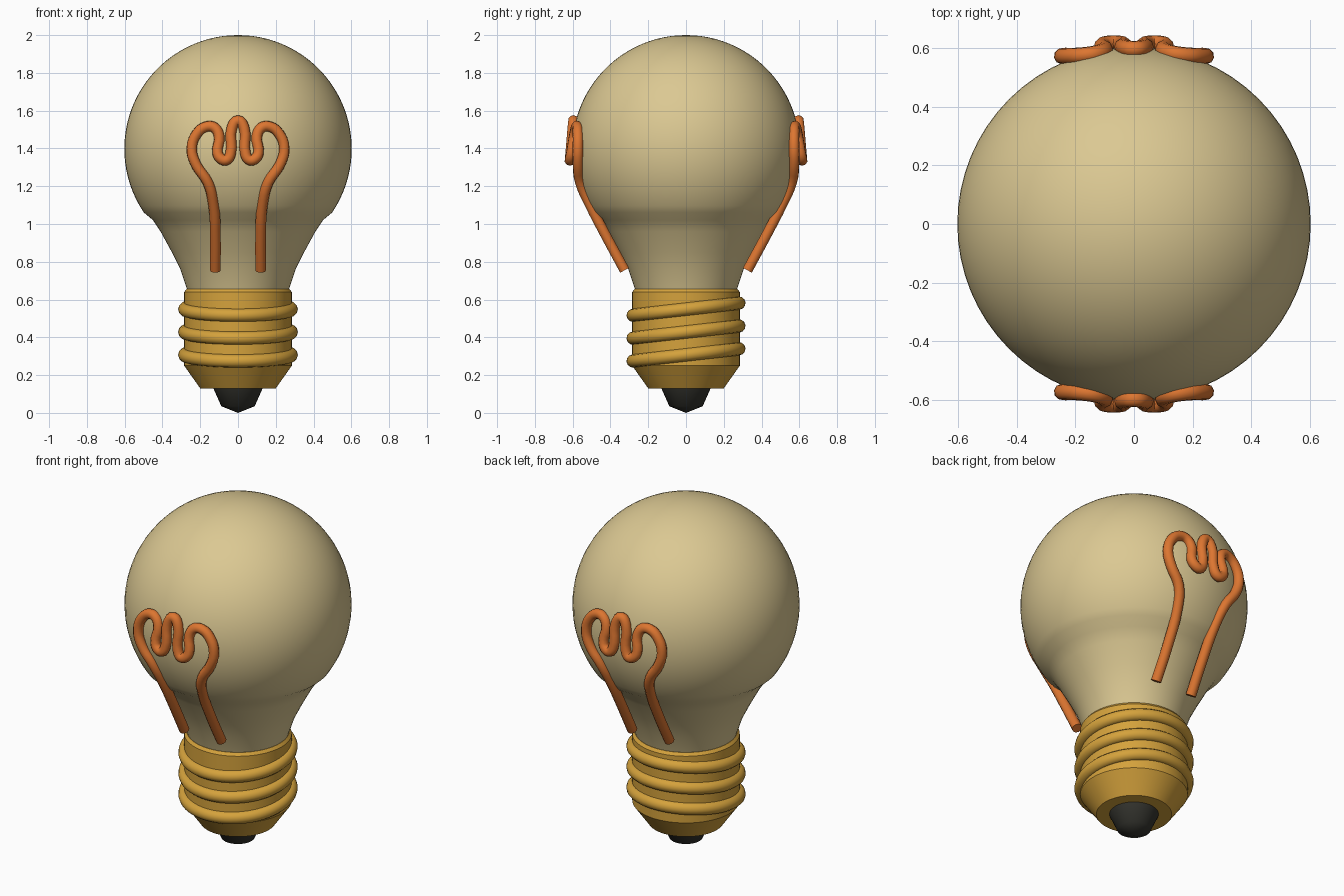
import bpy, bmesh, math
from mathutils import Matrix

cube = bpy.data.objects.get("Cube")
if cube:
    bpy.data.objects.remove(cube, do_unlink=True)


def material(name, rgb):
    m = bpy.data.materials.new(name)
    m.use_nodes = True
    m.diffuse_color = (*rgb, 1)
    m.node_tree.nodes["Principled BSDF"].inputs["Base Color"].default_value = (*rgb, 1)
    return m


glass = material("warm cream glass", (0.71, 0.58, 0.29))
brass = material("brass", (0.66, 0.36, 0.045))
copper = material("copper orange", (0.72, 0.18, 0.03))
black = material("contact black", (0.035, 0.035, 0.028))


def smooth(obj, angle):
    bpy.ops.object.select_all(action='DESELECT')
    obj.select_set(True)
    bpy.context.view_layer.objects.active = obj
    bpy.ops.object.shade_smooth_by_angle(angle=math.radians(angle))


def lathe(name, profile, mat, steps=64, angle=30):
    """Spin an (r, z) profile around the z axis."""
    bm = bmesh.new()
    verts = [bm.verts.new((r, 0, z)) for r, z in profile]
    edges = [bm.edges.new(pair) for pair in zip(verts, verts[1:])]
    bmesh.ops.spin(bm, geom=verts + edges, cent=(0, 0, 0), axis=(0, 0, 1),
                   angle=math.tau, steps=steps, use_merge=True)
    bmesh.ops.remove_doubles(bm, verts=bm.verts, dist=0.0005)
    bmesh.ops.recalc_face_normals(bm, faces=bm.faces)
    mesh = bpy.data.meshes.new(name)
    bm.to_mesh(mesh)
    bm.free()
    mesh.materials.append(mat)
    obj = bpy.data.objects.new(name, mesh)
    bpy.context.collection.objects.link(obj)
    smooth(obj, angle)
    return obj


# Glass bulb: flared neck running into a sphere
neck = [(0, 0.64), (0.265, 0.64), (0.275, 0.67), (0.305, 0.76), (0.35, 0.85), (0.41, 0.96), (0.45, 1.02)]
sphere = []
for i in range(33):
    a = math.radians(-34 + 124 * i / 32)
    sphere.append((0.602 * math.cos(a), 1.398 + 0.602 * math.sin(a)))
lathe("glass_bulb", neck + sphere, glass)

# Screw base and bottom contact
lathe("screw_base", [(0, 0.13), (0.2, 0.13), (0.285, 0.25), (0.285, 0.64),
                     (0.272, 0.656), (0, 0.656)], brass)
lathe("bottom_contact", [(0, 0), (0.088, 0.035), (0.135, 0.14), (0, 0.14)], black, 32, 50)

# Screw threads: three tilted rings
for i, z in enumerate((0.307, 0.428, 0.549)):
    bpy.ops.mesh.primitive_torus_add(major_segments=64, minor_segments=12, major_radius=0.282,
                                     minor_radius=0.035, location=(0, 0, z), rotation=(0.115, 0, 0))
    ring = bpy.context.object
    ring.name = f"screw_thread_{i + 1}"
    ring.data.materials.append(brass)
    smooth(ring, 60)

# Filament: half path from the lower end to the middle of the hairpin
half = [(0.12, -0.325, 0.755), (0.12, -0.425, 0.94), (0.13, -0.51, 1.105),
        (0.16, -0.56, 1.22), (0.225, -0.572, 1.32), (0.245, -0.572, 1.4),
        (0.22, -0.572, 1.475), (0.17, -0.575, 1.515), (0.125, -0.582, 1.51),
        (0.1, -0.592, 1.465), (0.108, -0.607, 1.375), (0.09, -0.614, 1.345),
        (0.062, -0.615, 1.338), (0.04, -0.612, 1.37), (0.032, -0.6, 1.51), (0, -0.596, 1.548)]
path = half + [(-x, y, z) for x, y, z in reversed(half[:-1])]


def filament(name, side):
    curve = bpy.data.curves.new(name, 'CURVE')
    curve.dimensions = '3D'
    curve.bevel_depth = 0.028
    curve.bevel_resolution = 3
    curve.resolution_u = 4
    curve.use_fill_caps = True
    spline = curve.splines.new('BEZIER')
    spline.bezier_points.add(len(path) - 1)
    for point, (x, y, z) in zip(spline.bezier_points, path):
        point.co = (x * side, y * side, z)
        point.handle_left_type = point.handle_right_type = 'AUTO'
    curve.materials.append(copper)
    obj = bpy.data.objects.new(name, curve)
    bpy.context.collection.objects.link(obj)
    bpy.ops.object.select_all(action='DESELECT')
    obj.select_set(True)
    bpy.context.view_layer.objects.active = obj
    bpy.ops.object.convert(target='MESH')
    smooth(bpy.context.object, 50)


filament("front_filament", 1)
filament("back_filament", -1)
